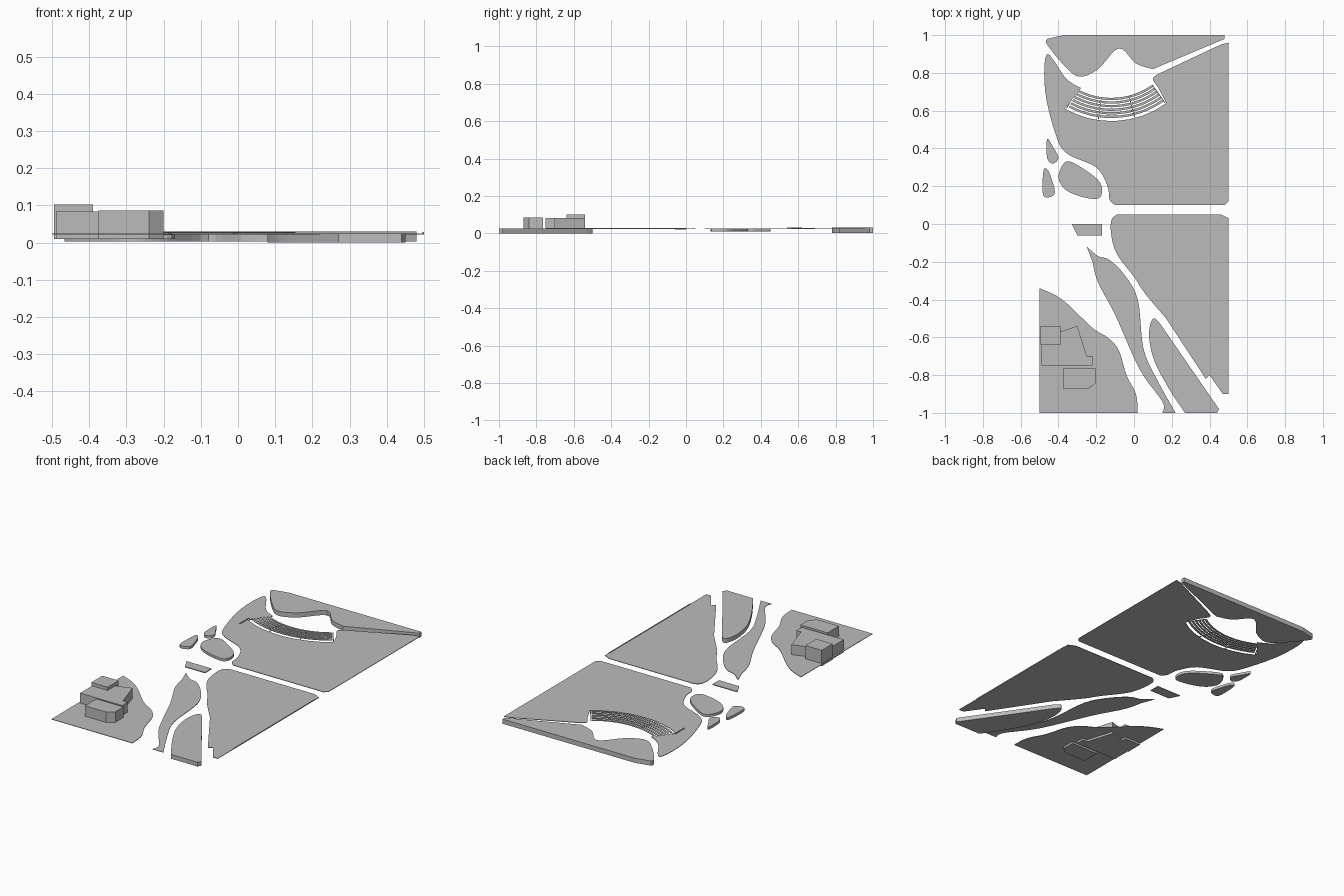
import bpy
import bmesh
from math import sin, cos, radians
from mathutils import Vector

old_cube = bpy.data.objects.get("Cube")
if old_cube:
    bpy.data.objects.remove(old_cube, do_unlink=True)

grey = bpy.data.materials.new("model_grey")
grey.use_nodes = True
colour = (.5, .5, .5, 1)
grey.diffuse_color = colour
grey.node_tree.nodes["Principled BSDF"].inputs["Base Color"].default_value = colour

# Shared heights of the thin ground sheets and of the building footings
ground_top = .025
ground_base = .022
footing = .01
curve_steps = 5


def curve(points, closed=False):
    """Sample a smooth curve that passes through every point."""
    points = [Vector(p) for p in points]
    if closed:
        points = [points[-1], *points, points[0], points[1]]
    else:
        points = [points[0], *points, points[-1]]
    samples = []
    for before, start, end, after in zip(points, points[1:], points[2:], points[3:]):
        leave = (end - before) / 2
        arrive = (after - start) / 2
        for step in range(curve_steps):
            t = step / curve_steps
            blend = t * t * (3 - 2 * t)
            position = start.lerp(end, blend)
            position += leave * t * (1 - t) ** 2 - arrive * t * t * (1 - t)
            samples.append(position)
    if not closed:
        samples.append(points[-1])
    return samples


def arc(radius, start, end, steps=8):
    """Sample an arc around the focus of the seating, in degrees from its middle."""
    angles = [radians(start + (end - start) * i / steps) for i in range(steps + 1)]
    return [(radius * sin(angle) - .12, 1.04 - radius * cos(angle)) for angle in angles]


def sector(inner, outer, start, end):
    """Outline of a ring segment between two angles."""
    return arc(inner, start, end) + arc(outer, end, start)


def slab(name, outline, bottom=ground_base, top=ground_top):
    """Extrude a flat outline into a closed slab."""
    bm = bmesh.new()
    base = bm.faces.new([bm.verts.new((x, y, bottom)) for x, y in outline])
    extruded = bmesh.ops.extrude_face_region(bm, geom=[base])["geom"]
    upper = [item for item in extruded if isinstance(item, bmesh.types.BMVert)]
    bmesh.ops.translate(bm, verts=upper, vec=(0, 0, top - bottom))
    bmesh.ops.recalc_face_normals(bm, faces=bm.faces)
    mesh = bpy.data.meshes.new(name)
    bm.to_mesh(mesh)
    bm.free()
    mesh.materials.append(grey)
    bpy.context.collection.objects.link(bpy.data.objects.new(name, mesh))


def box(name, left, right, front, back, bottom, top):
    """Slab with a rectangular outline."""
    corners = [(left, front), (right, front), (right, back), (left, back)]
    slab(name, corners, bottom, top)


# Raised bank behind the pond
pond_edge = curve([
    (.1, .82), (.01, .85), (-.08, .93), (-.19, .82),
    (-.29, .78), (-.37, .84), (-.46, .95), (-.46, .98)])
slab("back_bank", [(-.37, 1), (.48, 1), (.48, .98)] + pond_edge, .003, .03)

# Back lawn, notched around the pond and the curved seating
pond_side = curve([(.14, .8), (.1, .77), (.13, .72)])
seating_side = arc(.495, 36, -30)
stream_side = curve([
    (-.28, .72), (-.36, .77), (-.46, .9), (-.47, .7), (-.41, .46),
    (-.35, .37), (-.2, .3), (-.14, .2), (-.13, .13), (-.1, .1)])
back_lawn = [(.5, .96), (.46, .95)] + pond_side + seating_side + stream_side
slab("back_lawn", back_lawn + [(.48, .1), (.5, .12)])

# Front lawn with a low fence on its outer side
path_side = curve([
    (.17, -.5), (.06, -.37), (0, -.28), (-.09, -.16),
    (-.12, -.06), (-.12, .02), (-.09, .05)])
outer_side = [(.46, .05), (.5, .03), (.5, -.9), (.47, -.9), (.4, -.8), (.38, -.82)]
slab("front_lawn", outer_side + path_side)
box("lawn_fence", .496, .5, -.75, 0, ground_base, .028)

# Thick pointed lawn
rounded_side = curve([
    (.27, -1), (.19, -.88), (.11, -.73), (.08, -.6), (.09, -.52), (.11, -.5), (.14, -.53)])
slab("pointed_lawn", [(.45, -.98), (.44, -1)] + rounded_side, bottom=0)

# Winding strip beside the path
strip_left = curve([
    (-.25, -.12), (-.19, -.17), (-.13, -.19), (-.05, -.27),
    (.02, -.4), (.05, -.66), (.12, -.82), (.22, -1)])
strip_right = curve([
    (.15, -1), (.15, -.94), (.03, -.77), (-.1, -.48), (-.19, -.31), (-.22, -.2)])
slab("winding_strip", strip_left + strip_right)

# Plot under the buildings
plot_edge = curve([
    (-.5, -.34), (-.38, -.4), (-.22, -.55), (-.14, -.6),
    (-.08, -.67), (-.04, -.8), (.01, -.9), (.02, -1)])
slab("building_plot", plot_edge + [(-.5, -1)])

# Islands in the stream and the bridge deck
islands = {
    "large_island": [(-.36, .33), (-.28, .3), (-.18, .22), (-.18, .14), (-.26, .14),
                     (-.36, .18), (-.4, .25)],
    "outer_island": [(-.48, .28), (-.46, .29), (-.44, .25), (-.42, .16), (-.48, .15)],
    "narrow_island": [(-.46, .45), (-.43, .41), (-.4, .35), (-.43, .32), (-.46, .35)],
}
for name, points in islands.items():
    slab(name, curve(points, closed=True), bottom=footing)
slab("bridge_deck", [(-.33, 0), (-.17, 0), (-.17, -.06), (-.3, -.06)], bottom=.02)

# Buildings, with footings that reach below the plot
box("tower_block", -.495, -.39, -.64, -.54, footing, .102)
slab("main_building", [
    (-.49, -.64), (-.49, -.75), (-.22, -.75), (-.22, -.7), (-.25, -.7),
    (-.3, -.54), (-.39, -.57), (-.39, -.64)], footing, .083)
slab("front_building", [
    (-.375, -.765), (-.375, -.87), (-.24, -.87), (-.2, -.84), (-.2, -.765)],
    footing, .086)

# Curved seating rows in three sections, split by aisles
sections = {"right": (-28, -8.5), "middle": (-7.5, 14), "left": (15, 35)}
for row in range(6):
    inner = .372 + row * .019
    height = ground_top + row * .0008
    for side, (start, end) in sections.items():
        outline = sector(inner, inner + .012, start, end)
        slab(f"seat_row_{side}_{row}", outline, height - .003, height)

# Narrow kerbs along the aisles and the ends of the seating
for number, angle in enumerate((-29, -8, 14.5, 35.5)):
    slab(f"seating_kerb_{number}", sector(.372, .49, angle - .3, angle + .3))

# Low wall beside the seating
box("low_wall", -.368, -.364, .54, .62, ground_base, .03)
